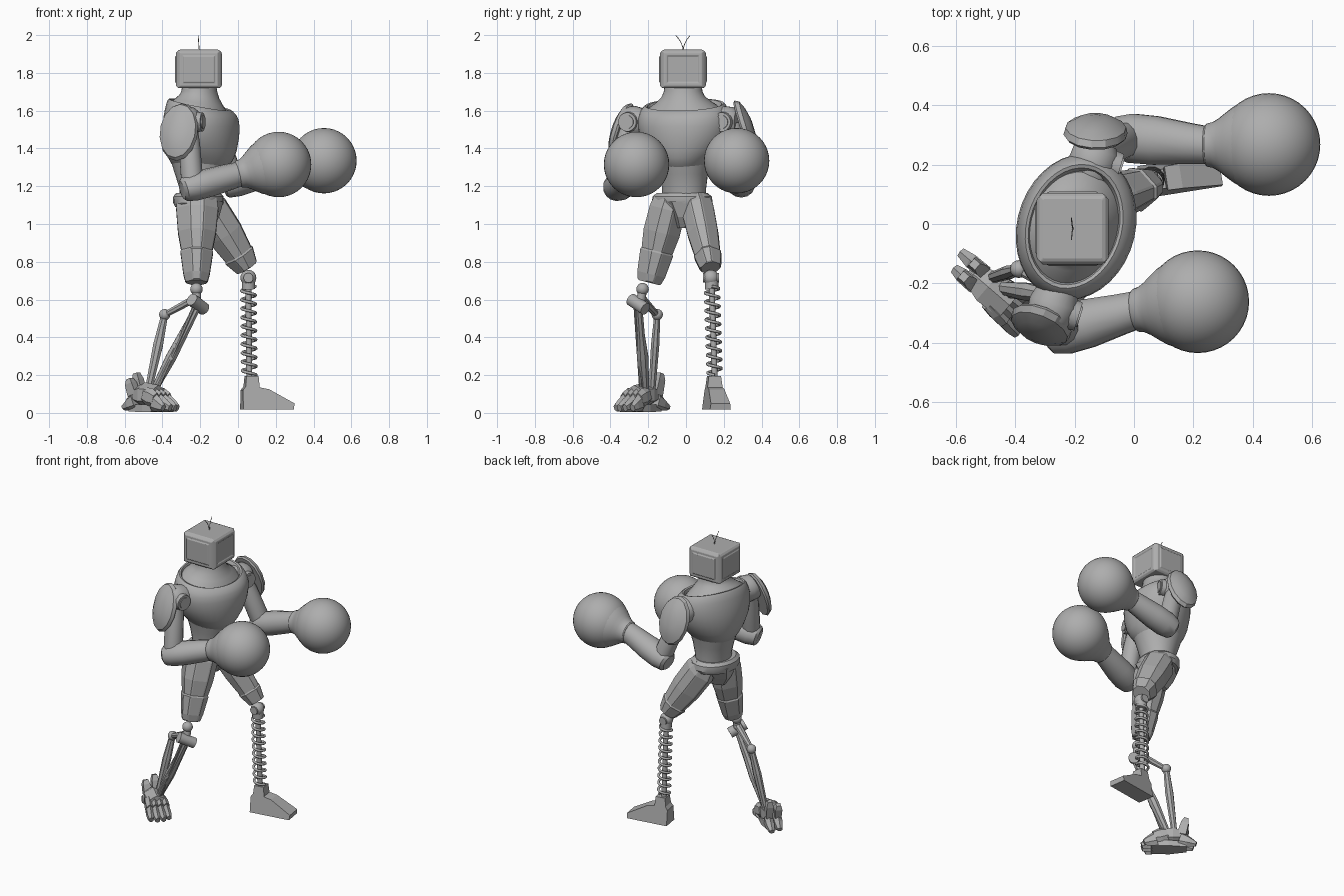
import bpy, bmesh, math
from mathutils import Vector as V

cube = bpy.data.objects.get("Cube")
if cube:
    bpy.data.objects.remove(cube, do_unlink=True)

GREY = (0.42, 0.42, 0.42, 1)
metal = bpy.data.materials.new("plain grey")
metal.use_nodes = True
metal.diffuse_color = GREY
next(n for n in metal.node_tree.nodes if n.type == 'BSDF_PRINCIPLED').inputs["Base Color"].default_value = GREY

X, Y, Z = V((1, 0, 0)), V((0, 1, 0)), V((0, 0, 1))
YAW = math.radians(-17)
FWD = V((math.cos(YAW), math.sin(YAW), 0))     # chest direction
LEFT = Z.cross(FWD)


def activate(ob):
    bpy.ops.object.select_all(action='DESELECT')
    ob.select_set(True)
    bpy.context.view_layer.objects.active = ob


def finish(name, bm, smooth=None):
    bmesh.ops.recalc_face_normals(bm, faces=bm.faces)
    me = bpy.data.meshes.new(name)
    bm.to_mesh(me)
    bm.free()
    me.materials.append(metal)
    ob = bpy.data.objects.new(name, me)
    bpy.context.collection.objects.link(ob)
    if smooth:
        activate(ob)
        bpy.ops.object.shade_smooth_by_angle(angle=math.radians(smooth))
    return ob


def loft(name, a, b, rings, n=24, side=X, smooth=35, panel=0):
    """Skin rings (t, half_u, half_v, shift_u, dip_at_front) placed along the line a-b."""
    a, b = V(a), V(b)
    w = (b - a).normalized()
    u = (side - w * side.dot(w)).normalized()
    v = w.cross(u)
    grow = 1 / math.cos(math.pi / n) if n < 9 else 1
    bm = bmesh.new()
    loops = []
    for t, ru, rv, *extra in rings:
        shift, dip = (*extra, 0, 0)[:2]
        c = a.lerp(b, t) + u * shift
        angles = [2 * math.pi * (i + 0.5) / n for i in range(n)]
        loops.append([bm.verts.new(c + (u * ru * grow - w * dip) * math.cos(q) + v * rv * grow * math.sin(q))
                      for q in angles])
    columns = [[bm.faces.new((p[i], p[(i + 1) % n], q[(i + 1) % n], q[i])) for p, q in zip(loops, loops[1:])]
               for i in range(n)]
    bm.faces.new(loops[0])
    bm.faces.new(loops[-1])
    if panel:                                   # long raised strips on every other side
        bmesh.ops.recalc_face_normals(bm, faces=bm.faces)
        for col in columns[1::2]:
            bmesh.ops.inset_region(bm, faces=col, thickness=panel, depth=panel * 0.7, use_even_offset=True)
    return finish(name, bm, smooth)


def rod(name, a, b, r1, r2=None, n=16, smooth=40):
    r2 = r2 or r1
    return loft(name, a, b, [(0, r1, r1), (1, r2, r2)], n, Y if abs((V(b) - V(a)).normalized().x) > 0.8 else X, smooth)


def ball(name, c, r, seg=24):
    bm = bmesh.new()
    bmesh.ops.create_uvsphere(bm, u_segments=seg, v_segments=seg // 2, radius=r)
    bmesh.ops.translate(bm, verts=bm.verts, vec=c)
    return finish(name, bm, 60)


def wire(name, points, r):
    cu = bpy.data.curves.new(name, 'CURVE')
    cu.dimensions = '3D'
    cu.bevel_depth, cu.bevel_resolution, cu.use_fill_caps = r, 2, True
    sp = cu.splines.new('POLY')
    sp.points.add(len(points) - 1)
    for p, co in zip(sp.points, points):
        p.co = (*co, 1)
    cu.materials.append(metal)
    ob = bpy.data.objects.new(name, cu)
    bpy.context.collection.objects.link(ob)
    activate(ob)
    bpy.ops.object.convert(target='MESH')


# Head: a bevelled box with raised side plates and a shallow screen
bm = bmesh.new()
bmesh.ops.create_cube(bm, size=1)
for p in bm.verts:
    p.co = V((p.co.x * 0.222, p.co.y * 0.222, p.co.z * 0.198))
for f in [f for f in bm.faces if f.normal.z > -0.5]:
    screen = f.normal.x > 0.5
    top = f.normal.z > 0.5
    bmesh.ops.inset_individual(bm, faces=[f], thickness=0.016, depth=0.005 if top else 0.01)
    if not top:
        bmesh.ops.inset_individual(bm, faces=[f], thickness=0.022, depth=0)
        bmesh.ops.inset_individual(bm, faces=[f], thickness=0.006, depth=-0.005 if screen else 0.005)
bmesh.ops.translate(bm, verts=bm.verts, vec=(-0.207, -0.016, 1.819))
head = finish("head", bm)
bev = head.modifiers.new("soft_edges", 'BEVEL')
bev.width, bev.segments, bev.angle_limit = 0.005, 2, 0.5
for tag, dy in (("right", -0.038), ("left", 0.036)):
    wire(tag + "_antenna", [(-0.205 - 0.006 * t, -0.015 + dy * t * t, 1.915 + 0.083 * t) for t in (0, .25, .5, .75, 1)], 0.002)

# Neck flowing out of a collar that dips in front, chest, waist and pelvis
loft("neck", (-.205, -.015, 1.59), (-.205, -.015, 1.73),
     [(0, .158, .205, 0, .035), (.2, .145, .185, 0, .03), (.4, .125, .145, 0, .02), (.6, .105, .116, 0, .01),
      (.8, .094, .103), (1, .09, .1)], 32, FWD)
loft("chest", (-.195, -.01, 1.3), (-.195, -.01, 1.65),
     [(0, .14, .12), (.06, .16, .14), (.14, .175, .165), (.25, .187, .2), (.45, .198, .237), (.62, .199, .25),
      (.75, .193, .25, -.001, .008), (.84, .183, .241, -.003, .018), (.92, .17, .225, -.006, .03),
      (.95, .16, .213, -.007, .033), (.94, .15, .201, -.007, .034), (.87, .142, .19, -.007, .034)], 36, FWD)
loft("waist", (-.2, -.01, 1.12), (-.2, -.01, 1.36),
     [(0, .105, .115), (.3, .11, .118), (.6, .135, .125), (1, .165, .15)], 28, FWD)
loft("belt", (-.21, -.02, 1.09), (-.21, -.02, 1.165),
     [(0, .12, .15), (.3, .13, .165), (.75, .13, .16), (1, .115, .135)], 24, FWD)
loft("pelvis", (-.205, -.02, .98), (-.205, -.02, 1.12),
     [(0, .07, .032), (.4, .105, .06), (1, .128, .135)], 8, X, None)

# Shoulders: joint, front disc and shield-like pad
for tag, joint, pad, out in (("right", (-.275, -.285, 1.54), (-.31, -.33, 1.485), (-.36, -.88, .3)),
                             ("left", (-.135, .215, 1.54), (-.13, .3, 1.5), (.05, .95, .3))):
    j, out = V(joint), V(out).normalized()
    s = -1 if tag == "right" else 1
    loft(tag + "_shoulder", j - LEFT * s * .07, j + LEFT * s * .06,
         [(0, .07, .07), (.4, .085, .085), (.8, .08, .08), (1, .06, .06)], 20, FWD)
    rod(tag + "_shoulder_disc", j + FWD * .03, j + FWD * .092, .058, .05)
    rod(tag + "_shoulder_cap", j + FWD * .092, j + FWD * .098, .036)
    loft(tag + "_shoulder_pad", V(pad) - out * .005, V(pad) + out * .058,
         [(0, .1, .152), (.15, .108, .16), (.5, .102, .148), (.8, .07, .105), (1, .03, .045)], 14, FWD, 25)

# Arms and round gloves
for tag, top, elbow, wrist, glove in (
        ("right", (-.265, -.3, 1.52), (-.24, -.358, 1.195), (0, -.292, 1.262), (.215, -.262, 1.315)),
        ("left", (-.13, .235, 1.52), (-.02, .29, 1.215), (.24, .266, 1.305), (.455, .268, 1.335))):
    loft(tag + "_upper_arm", top, elbow, [(0, .05, .055), (.3, .058, .06), (.85, .06, .062), (1, .055, .058)], 12)
    e, w = V(elbow), V(wrist)
    d = (w - e).normalized()
    loft(tag + "_forearm", e - d * .06, w + d * .02,
         [(0, .05, .05), (.04, .07, .064), (.2, .085, .075), (.45, .084, .076), (.8, .07, .07), (1, .064, .064)], 14, Y)
    loft(tag + "_cuff", wrist, glove, [(0, .066, .066), (.03, .073, .073), (.12, .077, .077), (.22, .09, .09),
                                       (.33, .109, .109), (.46, .13, .13), (.65, .15, .15)], 32, Y)
    ball(tag + "_glove", glove, .173, 40)

# Armoured thighs
loft("right_thigh", (-.215, -.085, 1.13), (-.22, -.195, .69),
     [(0, .1, .08), (.12, .106, .09), (.4, .095, .092), (.62, .076, .078), (.64, .08, .083), (.9, .064, .07),
      (1, .052, .056)], 8, X, None, .008)
loft("left_thigh", (-.185, .05, 1.13), (.048, .13, .768),
     [(0, .07, .07), (.15, .092, .08), (.5, .09, .075), (.8, .073, .062), (.82, .078, .066), (1, .055, .05)],
     8, X, None, .008)

# Spring leg on the left
ball("left_knee", (.055, .132, .715), .042)
rod("left_knee_pin", (.055, .09, .715), (.055, .175, .715), .026)
rod("spring_top", (.055, .135, .7), (.056, .137, .655), .036)
rod("spring_core", (.055, .136, .68), (.06, .152, .18), .016)
TURNS, STEP = 10, 14
wire("leg_spring", [(.055 + .005 * t + .037 * math.cos(q), .137 + .015 * t + .037 * math.sin(q), .67 - .47 * t)
                    for t, q in ((i / (TURNS * STEP), 2 * math.pi * i / STEP) for i in range(TURNS * STEP + 1))], .008)

# Left foot: side profile swept to a trapezoid section, slightly turned
bm = bmesh.new()
turn = math.radians(9)
heading, across = V((math.cos(turn), math.sin(turn), 0)), V((-math.sin(turn), math.cos(turn), 0))
profile = [(0, .018), (.27, .018), (.275, .05), (.14, .125), (.09, .135), (.085, .195), (.02, .195), (.015, .14), (0, .12)]
walls = [[bm.verts.new(V((.02, .14, 0)) + heading * px + across * s * (.058 - .13 * pz) + Z * pz)
          for px, pz in profile] for s in (-1, 1)]
for wall in walls:
    bm.faces.new(wall)
for i in range(len(profile)):
    k = (i + 1) % len(profile)
    bm.faces.new((walls[0][i], walls[0][k], walls[1][k], walls[1][i]))
finish("left_foot", bm)

# Strut leg on the right
ball("right_knee", (-.22, -.23, .655), .033)
rod("right_knee_stem", (-.22, -.23, .65), (-.22, -.245, .56), .024)
rod("right_knee_axle", (-.245, -.29, .6), (-.18, -.215, .55), .034)
loft("upper_strut", (-.22, -.24, .61), (-.385, -.155, .52), [(0, .024, .02), (1, .016, .016)], 8, Y, None)
ball("strut_joint", (-.388, -.152, .52), .03, 16)
loft("rear_strut", (-.388, -.152, .52), (-.475, -.18, .12), [(0, .018, .016), (.4, .026, .022), (1, .018, .018)], 8, X, None)
loft("front_strut", (-.21, -.25, .57), (-.45, -.215, .11),
     [(0, .018, .018), (.35, .024, .02), (.6, .028, .03), (1, .018, .02)], 8, X, None)
rod("thin_piston", (-.225, -.27, .58), (-.42, -.24, .14), .009, n=8)

# Clawed right foot: ankle block, side-by-side toes, heel spurs and fins
ankle = V((-.48, -.222, .095))
aim = V((.72, -.62, 0)).normalized()
perp = Z.cross(aim)
loft("ankle_block", ankle - aim * .08, ankle + aim * .08, [(0, .04, .035), (.4, .06, .058), (1, .055, .045)], 6, perp, None)
for i in range(4):
    k = i - 1.5
    d = (aim + perp * k * .06).normalized()
    p0 = ankle + perp * k * .03 + aim * .02
    p1 = p0 + d * .082 - Z * .025
    p2 = p1 + d * (.084 - .016 * abs(k))
    p2.z = .026
    loft(f"toe_joint_{i}", p0, p1, [(0, .02, .036), (.5, .023, .044), (1, .021, .034)], 6, perp, None)
    loft(f"toe_tip_{i}", p1 - d * .01 - Z * .015, p2, [(0, .021, .042), (.6, .02, .03), (1, .014, .018)], 6, perp, None)
for i, k in enumerate((-1, 1)):
    back = ankle - aim * .06 + perp * k * .028
    tip = back - aim * (.09 + .01 * k)
    tip.z = .028
    loft(f"heel_spur_{i}", back - Z * .03, tip, [(0, .026, .045), (.5, .025, .032), (1, .016, .014)], 6, perp, None)
    loft(f"heel_fin_{i}", back - aim * .01, back - aim * .04 + Z * (.1 + .015 * k),
         [(0, .02, .028), (.7, .022, .024), (1, .014, .014)], 4, perp, None)
loft("right_sole", ankle - aim * .1 - Z * .07, ankle + aim * .12 - Z * .07,
     [(0, .035, .018), (.5, .055, .02), (1, .05, .018)], 4, perp, None)
